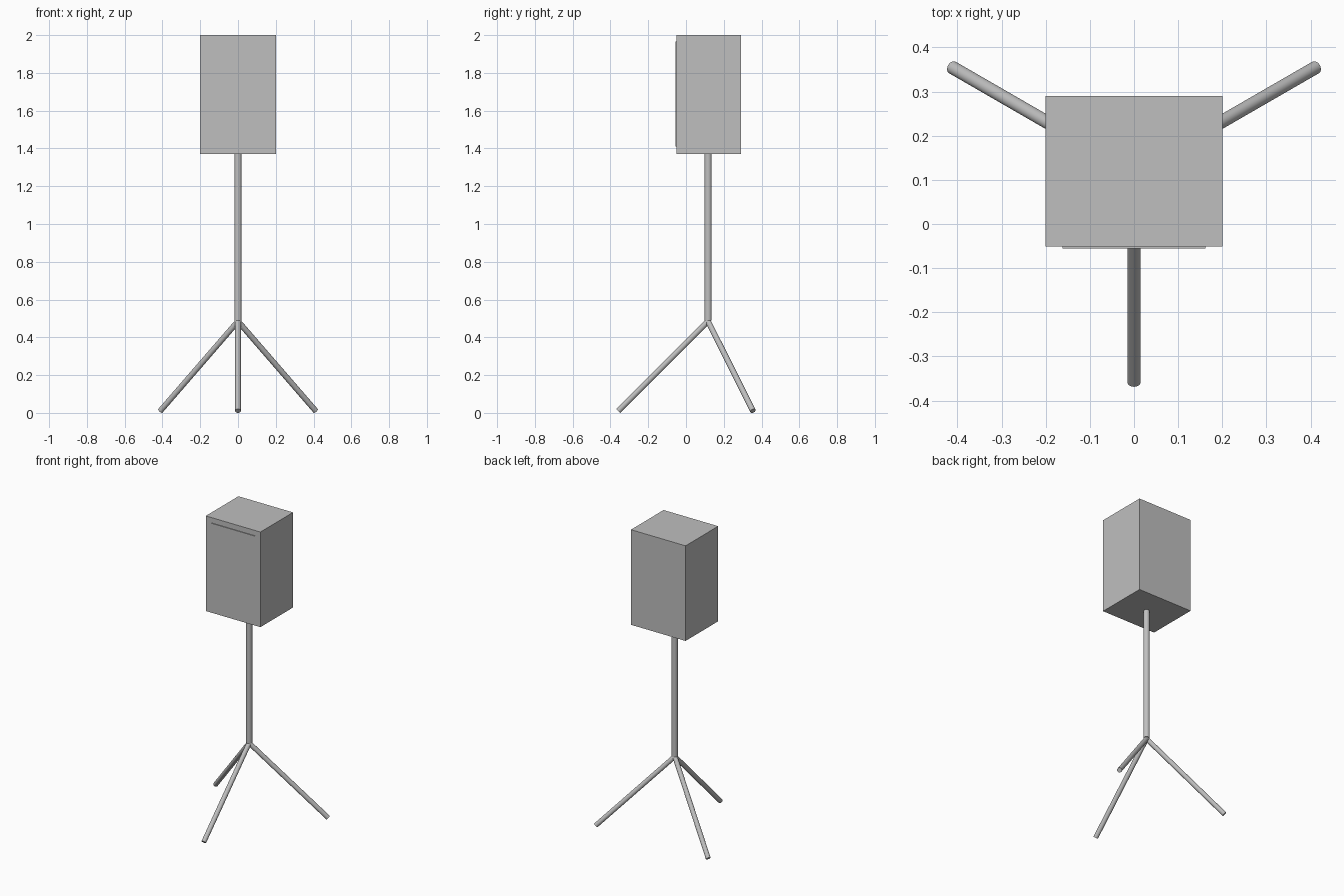
import bpy
import math
from mathutils import Vector

cube = bpy.data.objects.get("Cube")
if cube:
    bpy.data.objects.remove(cube, do_unlink=True)

grey = bpy.data.materials.new("plain grey")
grey.use_nodes = True
colour = (0.52, 0.52, 0.52, 1)
grey.diffuse_color = colour
grey.node_tree.nodes["Principled BSDF"].inputs["Base Color"].default_value = colour


def box(name, low, high):
    low, high = Vector(low), Vector(high)
    bpy.ops.mesh.primitive_cube_add(size=1, location=(low + high) / 2)
    obj = bpy.context.object
    obj.name = name
    obj.scale = high - low
    bpy.ops.object.transform_apply(location=False, rotation=False, scale=True)
    obj.data.materials.append(grey)


def rod(name, start, end, radius):
    start, end = Vector(start), Vector(end)
    axis = end - start
    bpy.ops.mesh.primitive_cylinder_add(
        vertices=32, radius=radius, depth=axis.length, location=(start + end) / 2)
    obj = bpy.context.object
    obj.name = name
    obj.rotation_euler = axis.to_track_quat("Z", "Y").to_euler()
    obj.data.materials.append(grey)
    bpy.ops.object.shade_smooth_by_angle(angle=math.radians(40))


pole_y = 0.117

# Speaker cabinet with a thin raised grille on the front
box("cabinet", (-0.2, -0.051, 1.37), (0.2, 0.29, 2))
box("front_grille", (-0.162, -0.056, 1.41), (0.162, -0.05, 1.965))

# Stand pole
rod("stand_pole", (0, pole_y, 0.49), (0, pole_y, 1.38), 0.019)

# Three splayed legs, one to the front and two to the back
reach = 0.475
for name, degrees in (("front_leg", -90), ("back_left_leg", 30), ("back_right_leg", 150)):
    a = math.radians(degrees)
    foot = (reach * math.cos(a), pole_y + reach * math.sin(a), 0.0105)
    rod(name, (0, pole_y, 0.485), foot, 0.015)
